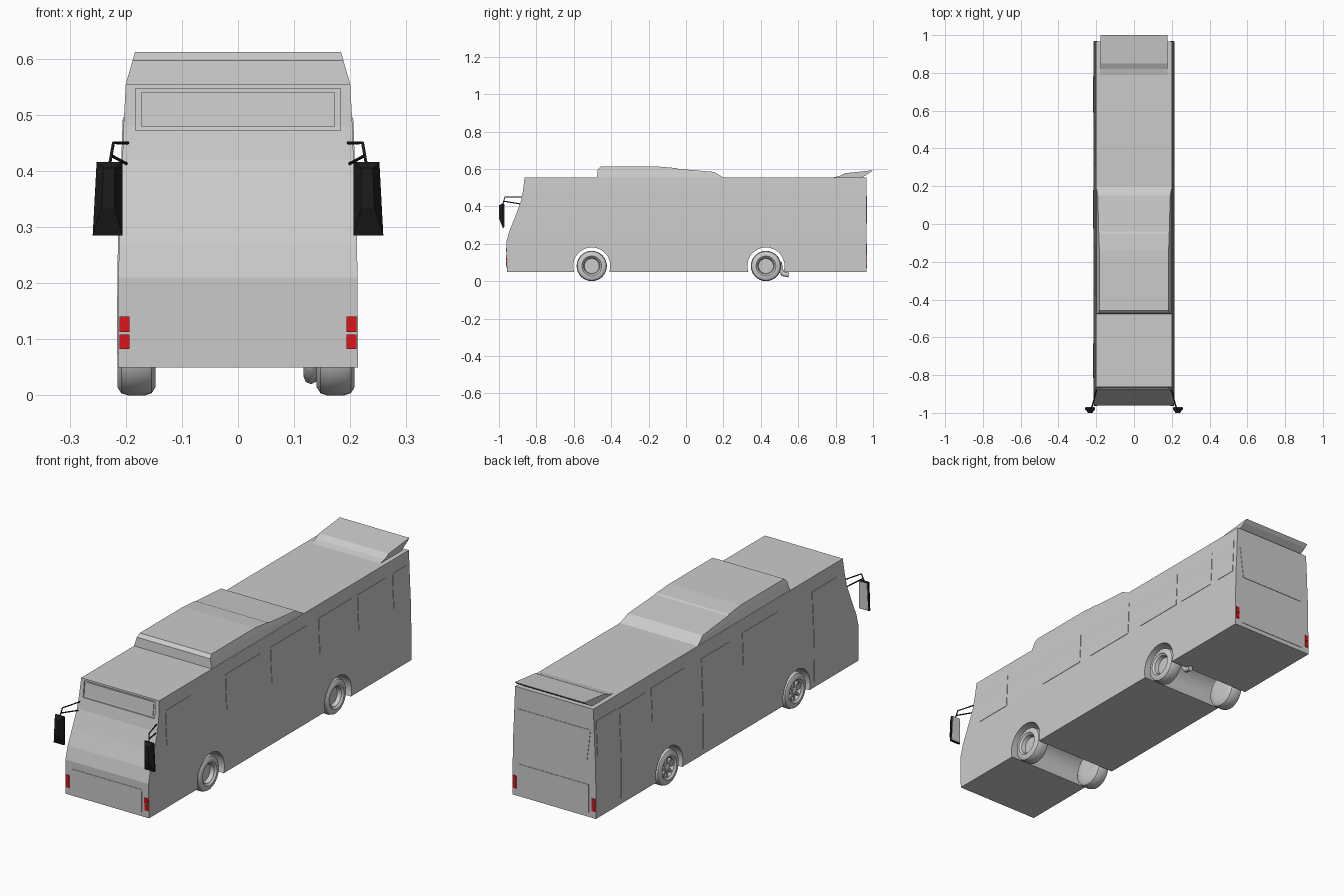
import bpy, bmesh, math
from mathutils import Vector

cube = bpy.data.objects.get("Cube")
if cube:
    bpy.data.objects.remove(cube, do_unlink=True)


def material(name, r, g, b):
    m = bpy.data.materials.new(name)
    m.use_nodes = True
    m.diffuse_color = (r, g, b, 1)
    m.node_tree.nodes["Principled BSDF"].inputs["Base Color"].default_value = (r, g, b, 1)
    return m


GREY = material("light_grey", 0.6, 0.6, 0.6)
BLACK = material("black", 0.012, 0.012, 0.012)
RED = material("lamp_red", 0.8, 0.006, 0.008)


def loft(name, rings, mat, smooth=False):
    """Skin a row of equal-length point rings and cap both ends."""
    bm = bmesh.new()
    rows = [[bm.verts.new(p) for p in ring] for ring in rings]
    n = len(rows[0])
    for a, b in zip(rows, rows[1:]):
        for i in range(n):
            j = (i + 1) % n
            bm.faces.new((a[i], a[j], b[j], b[i]))
    bm.faces.new(rows[0])
    bm.faces.new(rows[-1])
    bmesh.ops.recalc_face_normals(bm, faces=bm.faces)
    mesh = bpy.data.meshes.new(name)
    bm.to_mesh(mesh)
    bm.free()
    mesh.materials.append(mat)
    if smooth:
        mesh.shade_smooth()
        mesh.set_sharp_from_angle(angle=math.radians(35))
    obj = bpy.data.objects.new(name, mesh)
    bpy.context.collection.objects.link(obj)
    return obj


def turned(name, centre, profile, mat, sides=32):
    """Lathe (x offset, radius) pairs around the x axis."""
    cx, cy, cz = centre
    angles = [2 * math.pi * i / sides for i in range(sides)]
    rings = [[(cx + dx, cy + r * math.cos(a), cz + r * math.sin(a)) for a in angles]
             for dx, r in profile]
    return loft(name, rings, mat, smooth=True)


def rod(name, points, radius, mat):
    curve = bpy.data.curves.new(name, "CURVE")
    curve.dimensions = "3D"
    curve.bevel_depth = radius
    curve.bevel_resolution = 2
    curve.use_fill_caps = True
    spline = curve.splines.new("POLY")
    spline.points.add(len(points) - 1)
    for p, co in zip(spline.points, points):
        p.co = (*co, 1)
    curve.materials.append(mat)
    obj = bpy.data.objects.new(name, curve)
    bpy.context.collection.objects.link(obj)


def cut(obj, cutter):
    mod = obj.modifiers.new("cut", "BOOLEAN")
    mod.operation = "DIFFERENCE"
    mod.solver = "EXACT"
    mod.object = cutter
    graph = bpy.context.evaluated_depsgraph_get()
    mesh = bpy.data.meshes.new_from_object(obj.evaluated_get(graph))
    obj.modifiers.clear()
    obj.data = mesh
    bpy.data.objects.remove(cutter, do_unlink=True)


# Body shell: height, half width, front edge
BACK = 0.965
LEVELS = [(0.05, 0.214, -0.957), (0.21, 0.213, -0.96), (0.27, 0.212, -0.944),
          (0.34, 0.21, -0.915), (0.42, 0.206, -0.885), (0.48, 0.204, -0.872),
          (0.555, 0.2, -0.863)]


def at_height(z):
    for (z0, w0, f0), (z1, w1, f1) in zip(LEVELS, LEVELS[1:]):
        if z <= z1:
            t = (z - z0) / (z1 - z0)
            return w0 + t * (w1 - w0), f0 + t * (f1 - f0)


body = loft("body", [[(-w, f, z), (w, f, z), (w, BACK, z), (-w, BACK, z)]
                     for z, w, f in LEVELS], GREY)


def panel(name, side, a0, a1, z0, z1, mat=GREY, out=0.002, depth=0.004, foot=1.0):
    """Thin plate that follows one side of the body; foot narrows its lower edge."""
    rows = [z0] + [lv[0] for lv in LEVELS if z0 < lv[0] < z1] + [z1]
    rings = []
    for z in rows:
        w, f = at_height(z)
        s = foot + (1 - foot) * (z - z0) / (z1 - z0)
        ring = []
        for a, d in ((a0, -depth), (a1, -depth), (a1, out), (a0, out)):
            ring.append({"left": (w + d, a, z), "right": (-w - d, a, z),
                         "front": (a * s, f - d, z), "back": (a * s, BACK + d, z)}[side])
        rings.append(ring)
    return loft(name, rings, mat)


# Wheel arches run right through the body
WHEEL_Y = {"front": -0.504, "rear": 0.4275}
WHEEL_Z = 0.081
for y in WHEEL_Y.values():
    cut(body, turned("arch_cutter", (0, y, WHEEL_Z), [(-0.3, 0.099), (0.3, 0.099)], GREY, 48))

# Destination sign recess with its inner plate
cut(body, panel("sign_cutter", "front", -0.183, 0.183, 0.472, 0.547, out=0.02, depth=0.006))
panel("sign_plate", "front", -0.172, 0.172, 0.478, 0.541, out=-0.003, depth=0.008)

# Windows and doors
WINDOW = (0.335, 0.495)
DOOR = (0.075, 0.49)
for a, b in ((-0.823, -0.64), (-0.384, -0.127), (-0.054, 0.21), (0.298, 0.547),
             (0.583, 0.79), (0.84, 0.942)):
    panel("left_window", "left", a, b, *WINDOW)
for a, b in ((-0.376, -0.12), (0.306, 0.547), (0.8, 0.95)):
    panel("right_window", "right", a, b, *WINDOW)
for a, b in ((-0.815, -0.632), (-0.024, 0.18), (0.59, 0.78)):
    panel("right_door", "right", a, b, *DOOR)
panel("rear_window", "back", -0.187, 0.187, 0.307, 0.455, foot=0.9)
panel("rear_hatch", "back", -0.177, 0.177, 0.07, 0.2)
panel("front_hatch", "front", -0.178, 0.178, 0.07, 0.175)

# Paired lamps on all four corners
for side in ("front", "back"):
    for s in (-1, 1):
        for z0, z1 in ((0.083, 0.109), (0.113, 0.141)):
            panel(side + "_lamp", side, s * 0.193, s * 0.211, z0, z1, RED, out=0.004)


# Roof unit, with sides that lean inward
def roof_section(y, z):
    ring = []
    for t in (0, 0.65, 1):
        h = 0.55 + t * (z - 0.55)
        ring.append((0.2 - 0.29 * max(0, h - 0.555), y, h))
    return ring + [(-x, y, h) for x, y, h in reversed(ring)]


loft("roof_unit", [roof_section(y, z) for y, z in (
    (-0.476, 0.555), (-0.472, 0.597), (-0.457, 0.612), (-0.14, 0.612), (-0.05, 0.604),
    (-0.04, 0.6), (0.15, 0.584), (0.2, 0.554))], GREY)

# Rear spoiler
SPOILER = [(0.78, 0.553), (0.82, 0.562), (0.85, 0.577), (1.0, 0.593), (0.985, 0.58),
           (0.94, 0.553)]
loft("rear_spoiler", [[(x, y, z) for y, z in SPOILER] for x in (-0.178, 0.178)], GREY)

# Wheels: tyre and dished rim, spoked on the door side
TYRE = [(-0.034, 0.04), (-0.034, 0.066), (-0.027, 0.077), (-0.015, 0.081), (0.015, 0.081),
        (0.027, 0.077), (0.034, 0.066), (0.034, 0.053), (0.029, 0.05), (0.026, 0.044),
        (0.008, 0.04)]
for end, y in WHEEL_Y.items():
    for s, x in ((1, 0.174), (-1, -0.181)):
        turned(end + "_wheel", (x, y, WHEEL_Z), [(s * d, r) for d, r in TYRE], GREY)
        if s > 0:
            continue
        turned(end + "_hub", (x, y, WHEEL_Z), [(-0.005, 0.016), (-0.024, 0.016),
                                               (-0.028, 0.01)], GREY, 16)
        for i in range(8):
            a = i * math.pi / 4
            u = Vector((0, math.cos(a), math.sin(a)))
            v = Vector((0, -math.sin(a), math.cos(a))) * 0.006
            c = Vector((x, y, WHEEL_Z))
            loft(end + "_spoke", [[c + u * r + v * k + Vector((d, 0, 0))
                                   for k, d in ((-1, -0.006), (1, -0.006), (1, -0.022), (-1, -0.022))]
                                  for r in (0.01, 0.044)], GREY)

# Exhaust pipe behind the rear left wheel
rod("exhaust_pipe", [(0.13, 0.5, 0.1), (0.13, 0.505, 0.06), (0.13, 0.52, 0.038),
                     (0.13, 0.55, 0.033)], 0.013, GREY)

# Mirrors and their arms
for s, side in ((1, "left"), (-1, "right")):
    def block(y, x0, x1, z0, z1, lean):
        return [(s * x0, y, z0), (s * (x1 + lean), y, z0), (s * x1, y, z1), (s * x0, y, z1)]
    loft(side + "_mirror_housing", [block(-0.972, 0.207, 0.251, 0.286, 0.415, 0.007),
                                    block(-0.98, 0.206, 0.252, 0.285, 0.416, 0.007),
                                    block(-1.0, 0.22, 0.24, 0.335, 0.405, 0.003)], BLACK)
    loft(side + "_mirror_glass", [block(-0.973, 0.209, 0.249, 0.289, 0.412, 0.006),
                                  block(-0.97, 0.209, 0.249, 0.289, 0.412, 0.006)], GREY)
    rod(side + "_mirror_upper_arm", [(s * 0.193, -0.865, 0.45), (s * 0.222, -0.968, 0.45),
                                     (s * 0.229, -0.98, 0.41)], 0.0028, BLACK)
    rod(side + "_mirror_lower_arm", [(s * 0.197, -0.88, 0.412), (s * 0.225, -0.972, 0.427)],
        0.0028, BLACK)
